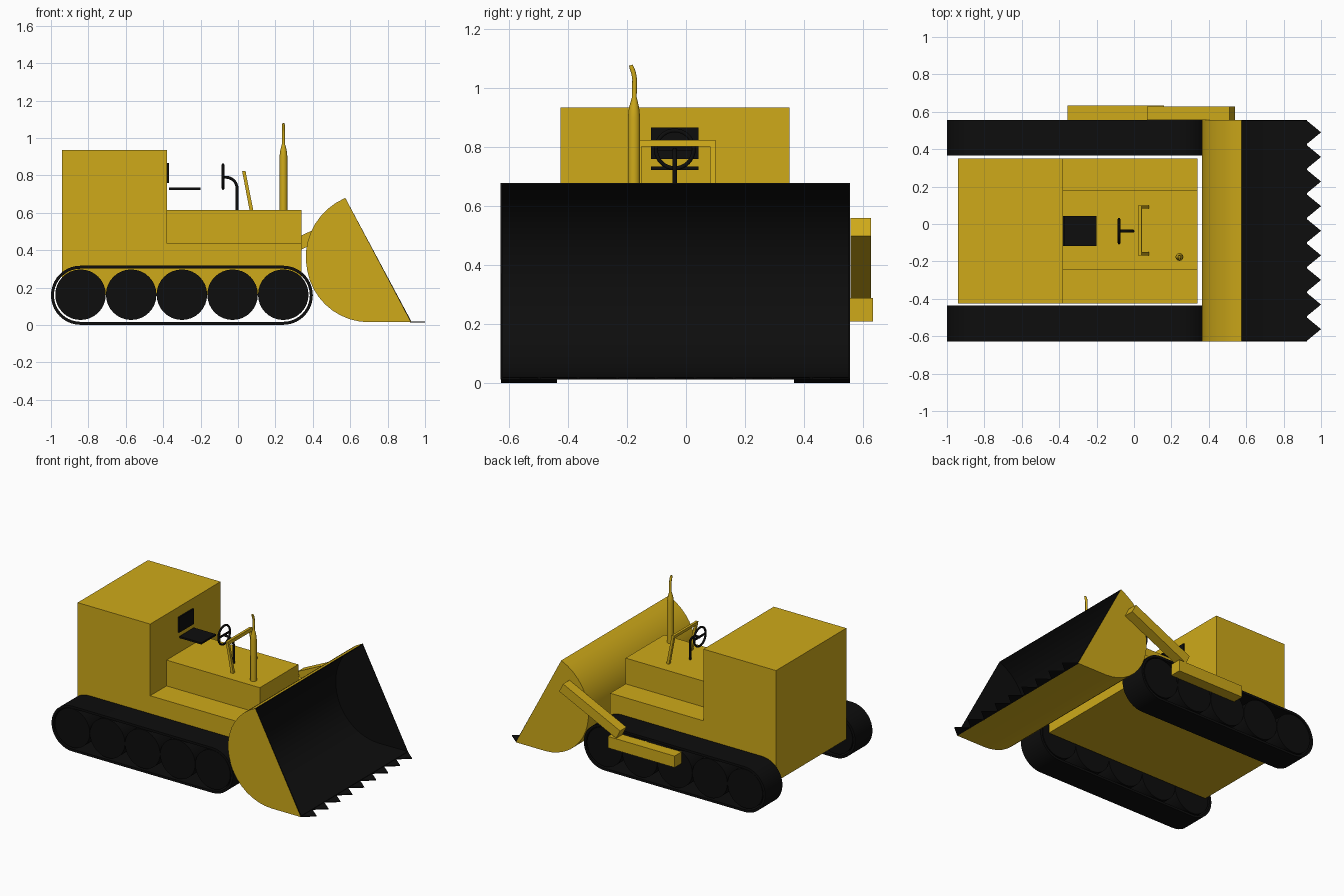
import bpy, bmesh, math
from mathutils import Vector

if "Cube" in bpy.data.objects:
    bpy.data.objects.remove(bpy.data.objects["Cube"])


def material(name, rgb):
    m = bpy.data.materials.new(name)
    m.diffuse_color = (*rgb, 1)
    m.use_nodes = True
    m.node_tree.nodes["Principled BSDF"].inputs["Base Color"].default_value = m.diffuse_color
    return m


YELLOW = material("yellow paint", (0.62, 0.40, 0.01))
BLACK = material("black rubber", (0.004, 0.004, 0.004))


def finish(ob, smooth=None):
    """Bake modifiers / curves to mesh and shade."""
    bpy.ops.object.select_all(action='DESELECT')
    ob.select_set(True)
    bpy.context.view_layer.objects.active = ob
    bpy.ops.object.convert(target='MESH')
    if smooth:
        bpy.ops.object.shade_smooth_by_angle(angle=math.radians(smooth))
    return ob


def prism(name, pts, y0, y1, mat, caps=True, skip_last=False, shell=0, inner=None, smooth=None):
    """Extrude an xz outline from y0 to y1; optionally open and shelled."""
    bm = bmesh.new()
    a = [bm.verts.new((x, y0, z)) for x, z in pts]
    b = [bm.verts.new((x, y1, z)) for x, z in pts]
    n = len(pts)
    for i in range(n - 1 if skip_last else n):
        j = (i + 1) % n
        bm.faces.new((a[i], a[j], b[j], b[i]))
    if caps:
        bm.faces.new(a)
        bm.faces.new(b[::-1])
    bmesh.ops.recalc_face_normals(bm, faces=bm.faces[:])
    # open shells: make sure normals point away from the middle
    mid = sum((v.co for v in bm.verts), Vector()) / len(bm.verts)
    f = bm.faces[0]
    if f.normal.dot(f.calc_center_median() - mid) < 0:
        bmesh.ops.reverse_faces(bm, faces=bm.faces[:])
    me = bpy.data.meshes.new(name)
    bm.to_mesh(me)
    bm.free()
    ob = bpy.data.objects.new(name, me)
    bpy.context.collection.objects.link(ob)
    me.materials.append(mat)
    if shell:
        mod = ob.modifiers.new("shell", 'SOLIDIFY')
        mod.thickness, mod.offset, mod.use_even_offset = shell, -1, True
        if inner:
            me.materials.append(inner)
            mod.material_offset = mod.material_offset_rim = 1
    return finish(ob, smooth)


def box(name, x0, x1, y0, y1, z0, z1, mat):
    return prism(name, [(x0, z0), (x1, z0), (x1, z1), (x0, z1)], y0, y1, mat)


def tube(name, pts, radii, mat, cyclic=False, res=3):
    """Round tube through points, radius given per point."""
    cu = bpy.data.curves.new(name, 'CURVE')
    cu.dimensions = '3D'
    cu.bevel_depth, cu.bevel_resolution, cu.use_fill_caps = 1, res, True
    sp = cu.splines.new('POLY')
    sp.points.add(len(pts) - 1)
    for p, co, r in zip(sp.points, pts, radii):
        p.co, p.radius = (*co, 1), r
    sp.use_cyclic_u = cyclic
    ob = bpy.data.objects.new(name, cu)
    bpy.context.collection.objects.link(ob)
    cu.materials.append(mat)
    return finish(ob, 40)


def arc(cx, cz, r, a0, a1, n):
    angs = [math.radians(a0 + (a1 - a0) * i / n) for i in range(n + 1)]
    return [(cx + r * math.cos(a), cz + r * math.sin(a)) for a in angs]


# body: rear cab block, deck, hood
box("cab_block", -0.94, -0.38, -0.425, 0.35, 0.16, 0.935, YELLOW)
box("deck", -0.38, 0.34, -0.425, 0.35, 0.16, 0.435, YELLOW)
box("hood", -0.38, 0.34, -0.245, 0.18, 0.435, 0.615, YELLOW)

# tracks: belt and five wheels on each side
belt = arc(-0.842, 0.159, 0.158, 90, 270, 20) + arc(0.242, 0.159, 0.158, -90, 90, 20)
for side, y0, y1 in (("right", -0.627, -0.437), ("left", 0.365, 0.555)):
    prism(f"track_belt_{side}", belt, y0, y1, BLACK, caps=False, shell=0.016, smooth=30)
    for i in range(5):
        prism(f"wheel_{side}_{i + 1}", arc(-0.842 + 0.271 * i, 0.162, 0.135, 0, 348.75, 31),
              y0 + 0.003, y1 - 0.003, BLACK, smooth=30)

# bucket: hollow shell, yellow outside and dark inside
Y0, Y1 = -0.628, 0.556
curve = []
for i in range(19):
    t = i / 18
    a = math.radians(111 + (270 - 111) * t)
    r = 0.353 - 0.018 * min(1, t * 2)
    curve.append((0.70 + r * math.cos(a), 0.35 + r * math.sin(a)))
prism("bucket", curve + [(0.925, 0.015)], Y0, Y1, YELLOW, skip_last=True,
      shell=0.006, inner=BLACK, smooth=30)

# bucket teeth along the lip
step = (Y1 - Y0) / 9
bm = bmesh.new()
for i in range(9):
    y = Y0 + i * step
    tri = [(0.92, y), (1.0, y + step / 2), (0.92, y + step)]
    lo = [bm.verts.new((px, py, 0.014)) for px, py in tri]
    hi = [bm.verts.new((px, py, 0.020)) for px, py in tri]
    bm.faces.new(lo[::-1])
    bm.faces.new(hi)
    for k in range(3):
        m = (k + 1) % 3
        bm.faces.new((lo[k], lo[m], hi[m], hi[k]))
bmesh.ops.recalc_face_normals(bm, faces=bm.faces[:])
me = bpy.data.meshes.new("bucket_teeth")
bm.to_mesh(me)
bm.free()
me.materials.append(BLACK)
bpy.context.collection.objects.link(bpy.data.objects.new("bucket_teeth", me))

# lift arm on the left side only
box("arm_base", -0.355, 0.16, 0.555, 0.633, 0.21, 0.29, YELLOW)
prism("lift_arm", [(0.51, 0.56), (0.07, 0.35), (0.10, 0.29), (0.54, 0.50)], 0.557, 0.627, YELLOW)

# seat
box("seat_back", -0.38, -0.37, -0.118, 0.042, 0.76, 0.867, BLACK)
box("seat", -0.37, -0.20, -0.118, 0.042, 0.723, 0.735, BLACK)

# steering wheel, spoke and bent column
ring = [(-0.08, -0.038 + y, z) for y, z in arc(0, 0.793, 0.064, 0, 348.75, 31)]
tube("steering_wheel", ring, [0.007] * 32, BLACK, cyclic=True)
bend = [(-0.08, 0.79)] + arc(-0.065, 0.73, 0.06, 90, 0, 8) + [(-0.005, 0.61)]
tube("steering_column", [(x, -0.038, z) for x, z in bend], [0.008] * len(bend), BLACK)
box("steering_spoke", -0.084, -0.076, -0.10, 0.024, 0.787, 0.799, BLACK)

# guard rail: two slanted legs and a crossbar
for side, y in (("right", -0.168), ("left", 0.082)):
    prism(f"rail_leg_{side}", [(0.062, 0.612), (0.082, 0.612), (0.04, 0.824), (0.022, 0.824)],
          y, y + 0.018, YELLOW)
prism("rail_crossbar", [(0.026, 0.802), (0.044, 0.802), (0.04, 0.824), (0.022, 0.824)],
      -0.168, 0.10, YELLOW)

# exhaust stack with tapered neck and bent tip
path = [(-0.176, 0.61, 0.021), (-0.176, 0.90, 0.021), (-0.176, 0.935, 0.017), (-0.175, 0.97, 0.008),
        (-0.174, 1.03, 0.008), (-0.177, 1.05, 0.008), (-0.183, 1.067, 0.008), (-0.187, 1.078, 0.006)]
tube("exhaust_stack", [(0.243, y, z) for y, z, r in path], [r for y, z, r in path], YELLOW, res=4)
